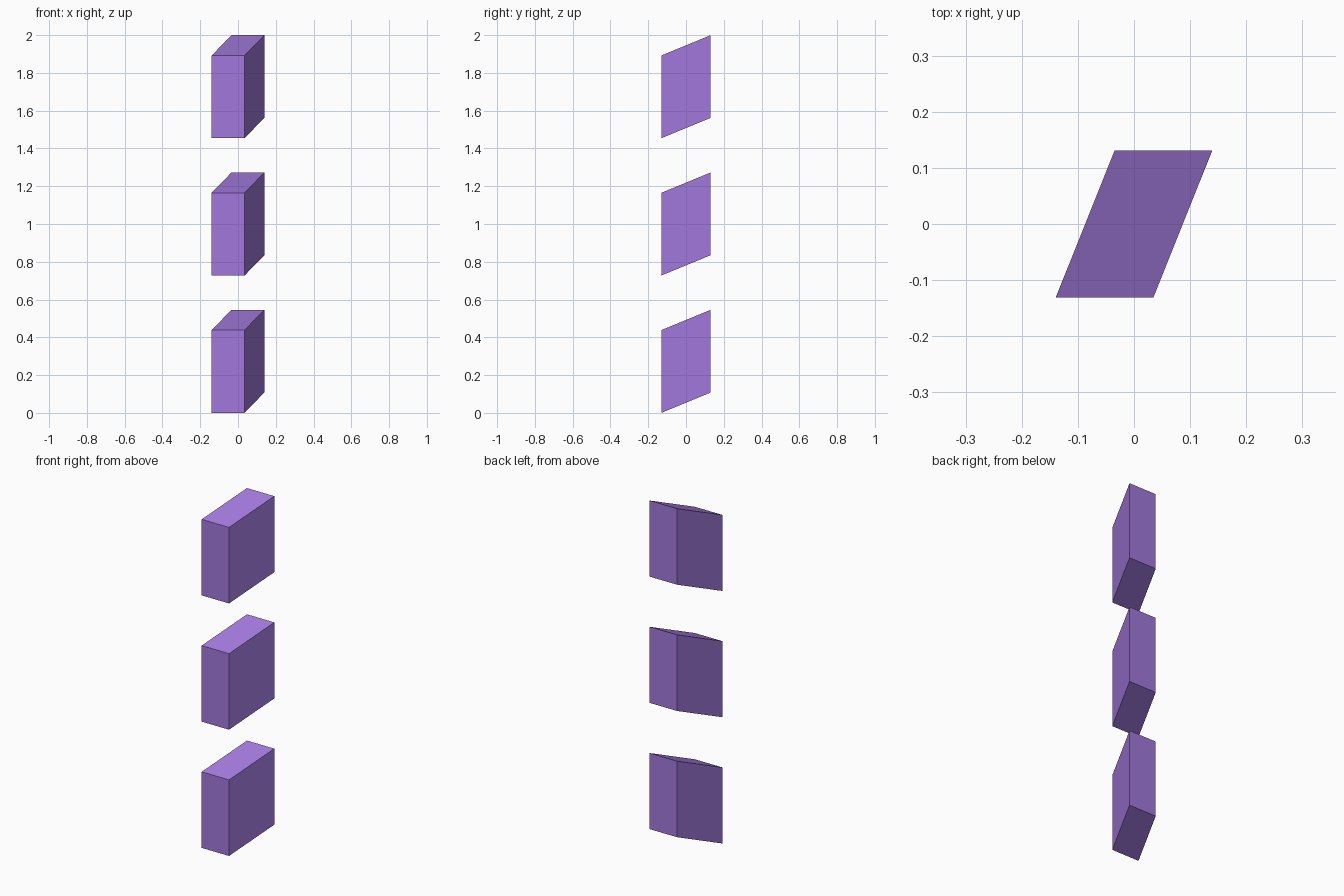
import bpy, bmesh
from mathutils import Matrix

if "Cube" in bpy.data.objects:
    bpy.data.objects.remove(bpy.data.objects["Cube"])

WIDTH, DEPTH, HEIGHT = 0.174, 0.262, 0.438
SHEAR_X, SHEAR_Z = 0.105, 0.108   # offset of the back face from the front face
SPACING = 0.727

purple = bpy.data.materials.new("purple")
purple.diffuse_color = (0.36, 0.19, 0.72, 1)
purple.use_nodes = True
purple.node_tree.nodes["Principled BSDF"].inputs["Base Color"].default_value = purple.diffuse_color


def slanted_block(name, z):
    # Box skewed to the right and upwards towards the back
    bm = bmesh.new()
    bmesh.ops.create_cube(bm, size=1)
    skew = Matrix(((WIDTH, SHEAR_X, 0, 0),
                   (0, DEPTH, 0, 0),
                   (0, SHEAR_Z, HEIGHT, z + (HEIGHT + SHEAR_Z) / 2),
                   (0, 0, 0, 1)))
    bmesh.ops.transform(bm, matrix=skew, verts=bm.verts)
    mesh = bpy.data.meshes.new(name)
    bm.to_mesh(mesh)
    bm.free()
    mesh.materials.append(purple)
    bpy.context.collection.objects.link(bpy.data.objects.new(name, mesh))


# Three identical blocks in a vertical stack
for i, level in enumerate(("lower", "middle", "upper")):
    slanted_block(level + "_block", i * SPACING)
